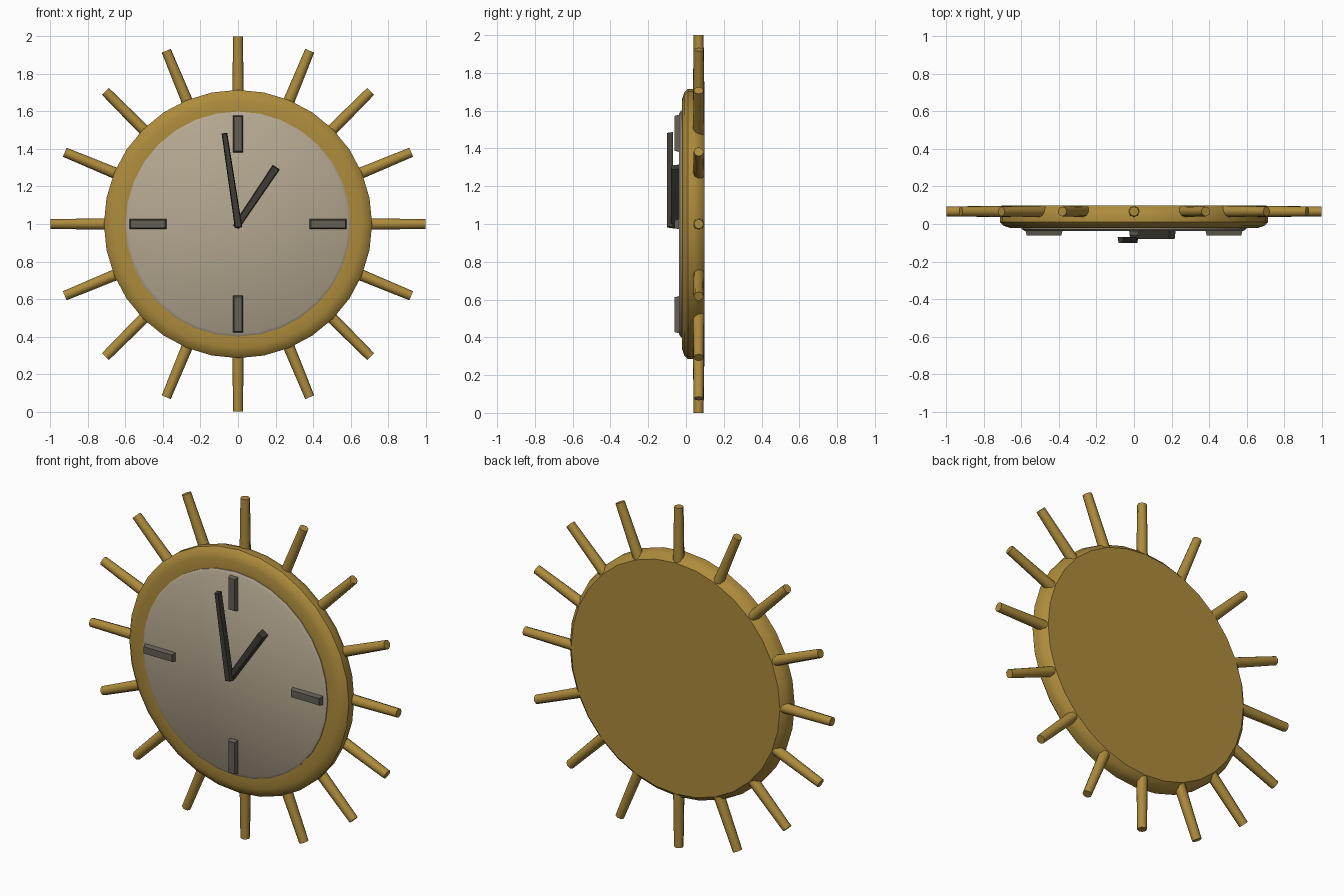
import bpy, bmesh, math
from mathutils import Matrix, Vector

if "Cube" in bpy.data.objects:
    bpy.data.objects.remove(bpy.data.objects["Cube"])

CENTRE = Vector((0, 0, 1))


def material(name, rgb):
    m = bpy.data.materials.new(name)
    m.diffuse_color = (*rgb, 1)
    m.use_nodes = True
    m.node_tree.nodes["Principled BSDF"].inputs["Base Color"].default_value = m.diffuse_color
    return m


gold = material("gold", (0.42, 0.26, 0.045))
cream = material("cream", (0.46, 0.39, 0.28))
brown = material("dark_brown", (0.05, 0.043, 0.035))
taupe = material("taupe", (0.13, 0.115, 0.09))


def finish(name, bm, mat, smooth=None):
    bmesh.ops.recalc_face_normals(bm, faces=bm.faces)
    me = bpy.data.meshes.new(name)
    bm.to_mesh(me)
    bm.free()
    me.materials.append(mat)
    ob = bpy.data.objects.new(name, me)
    bpy.context.collection.objects.link(ob)
    if smooth:
        bpy.ops.object.select_all(action='DESELECT')
        bpy.context.view_layer.objects.active = ob
        ob.select_set(True)
        bpy.ops.object.shade_smooth_by_angle(angle=math.radians(smooth))
    return ob


def lathe(name, profile, mat, sides=32):
    """Turn a (radius, y) profile about the clock's axis and cap both ends."""
    bm = bmesh.new()
    rings = []
    for r, y in profile:
        rings.append([bm.verts.new((r * math.sin(a), y, 1 + r * math.cos(a)))
                      for a in (2 * math.pi * i / sides for i in range(sides))])
    for a, b in zip(rings, rings[1:]):
        for i in range(sides):
            j = (i + 1) % sides
            bm.faces.new((a[i], a[j], b[j], b[i]))
    bm.faces.new(rings[0])
    bm.faces.new(rings[-1])
    return finish(name, bm, mat, 40)


def bar(name, angle, r0, r1, w0, w1, y0, y1, mat, inset=0.0):
    """Radial tapered bar, angle in degrees clockwise from 12; inset bevels the front."""
    bm = bmesh.new()
    back = [(-w0, r0), (w0, r0), (w1, r1), (-w1, r1)]
    front = [(-w0 + inset, r0 + inset), (w0 - inset, r0 + inset),
             (w1 - inset, r1 - inset), (-w1 + inset, r1 - inset)]
    b = [bm.verts.new((x, y1, z)) for x, z in back]
    f = [bm.verts.new((x, y0, z)) for x, z in front]
    bm.faces.new(b)
    bm.faces.new(f)
    for i in range(4):
        j = (i + 1) % 4
        bm.faces.new((b[i], b[j], f[j], f[i]))
    bm.transform(Matrix.Translation(CENTRE) @ Matrix.Rotation(math.radians(angle), 4, 'Y'))
    return finish(name, bm, mat)


# Gold case with rounded rim and flat back
lathe("case", [(0.68, 0.098), (0.705, 0.075), (0.715, 0.045), (0.715, 0.01),
               (0.695, -0.01), (0.66, -0.021), (0.60, -0.021)], gold)

# Dial
lathe("dial", [(0.60, 0.0), (0.60, -0.026), (0.585, -0.036)], cream)

# Sunburst rays
for i in range(16):
    bm = bmesh.new()
    bmesh.ops.create_cone(bm, cap_ends=True, segments=8, radius1=0.031,
                          radius2=0.026, depth=0.34)
    bm.transform(Matrix.Translation(CENTRE + Vector((0, 0.067, 0)))
                 @ Matrix.Rotation(math.radians(22.5 * i), 4, 'Y')
                 @ Matrix.Translation((0, 0, 0.83)))
    finish(f"ray_{i + 1}", bm, gold, 50)

# Quarter-hour markers
for i in range(4):
    bar(f"hour_marker_{i + 1}", 90 * i, 0.38, 0.58, 0.028, 0.028,
        -0.062, -0.03, taupe, 0.008)

# Hands
bar("hour_hand", 34, -0.02, 0.365, 0.018, 0.022, -0.08, -0.034, brown, 0.004)
bar("minute_hand", -8.5, -0.02, 0.49, 0.020, 0.015, -0.10, -0.07, brown, 0.004)
